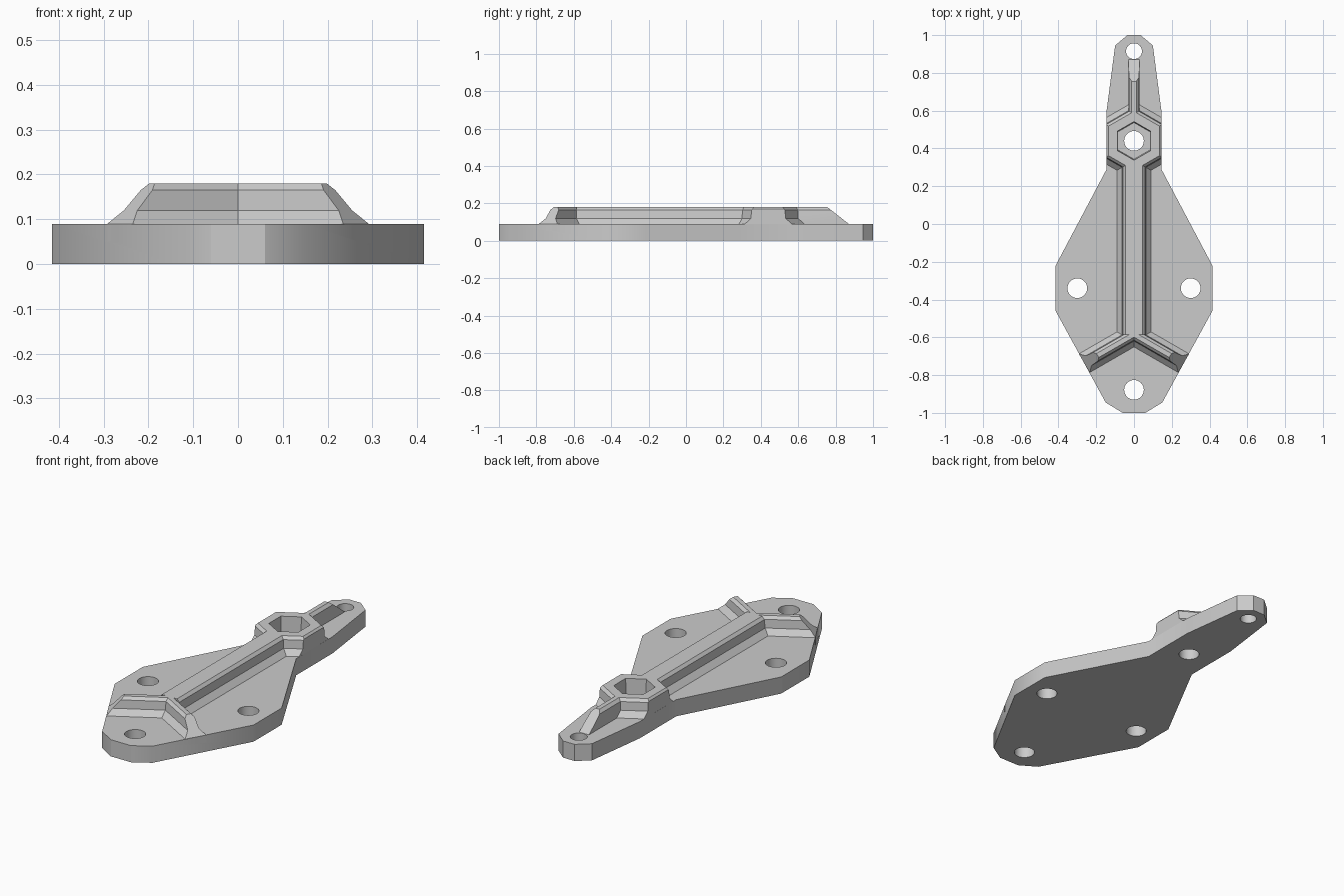
import bpy
import bmesh
import math

if "Cube" in bpy.data.objects:
    bpy.data.objects.remove(bpy.data.objects["Cube"])

COS, SIN = math.cos(math.pi / 6), 0.5
PLATE = 0.09          # plate thickness
HUB_Y = 0.44          # hub centre
FORK_Y = -0.585       # where the fork meets the spine

# Flared rib section: (height, outward offset from the top edge)
SECTION = [(0.05, 0.045), (PLATE, 0.045), (0.12, 0.018), (0.165, 0.014), (0.18, 0)]

grey = bpy.data.materials.new("light grey")
grey.use_nodes = True
grey.diffuse_color = (0.6, 0.6, 0.6, 1)
grey.node_tree.nodes["Principled BSDF"].inputs["Base Color"].default_value = (0.6, 0.6, 0.6, 1)


def stack(name, rings, clip_x=None):
    """Solid made of closed rings of points, bottom to top."""
    bm = bmesh.new()
    loops = [[bm.verts.new(p) for p in ring] for ring in rings]
    for low, high in zip(loops, loops[1:]):
        for i in range(len(low)):
            j = (i + 1) % len(low)
            bm.faces.new((low[i], low[j], high[j], high[i]))
    bm.faces.new(loops[0][::-1])
    bm.faces.new(loops[-1])
    if clip_x:
        for side in (1, -1):
            geom = bm.verts[:] + bm.edges[:] + bm.faces[:]
            cut = bmesh.ops.bisect_plane(bm, geom=geom, plane_co=(side * clip_x, 0, 0),
                                         plane_no=(side, 0, 0), clear_outer=True)
            edges = [e for e in cut["geom_cut"] if isinstance(e, bmesh.types.BMEdge)]
            bmesh.ops.holes_fill(bm, edges=edges)
    bmesh.ops.recalc_face_normals(bm, faces=bm.faces[:])
    mesh = bpy.data.meshes.new(name)
    bm.to_mesh(mesh)
    bm.free()
    mesh.materials.append(grey)
    obj = bpy.data.objects.new(name, mesh)
    bpy.context.collection.objects.link(obj)
    return obj


def polygon(sides, radius, x, y, z):
    """Regular polygon with a corner pointing along y."""
    angles = [math.pi / 2 + math.tau * i / sides for i in range(sides)]
    return [(x + radius * math.cos(a), y + radius * math.sin(a), z) for a in angles]


def box_ring(half, y0, y1, z):
    return [(-half, y0, z), (half, y0, z), (half, y1, z), (-half, y1, z)]


def fork_ring(z, offset):
    """V outline whose ends lean inward above the plate."""
    w = 0.012 + offset
    reach = 0.304 - 0.91 * max(0, z - PLATE)
    x, y = reach * COS, FORK_Y - reach * SIN
    back, front = (x + w * SIN, y + w * COS), (x - w * SIN, y - w * COS)
    return [(0, FORK_Y + w / COS, z), (-back[0], back[1], z), (-front[0], front[1], z),
            (0, FORK_Y - w / COS, z), (*front, z), (*back, z)]


def combine(target, tool, operation):
    mod = target.modifiers.new(operation.lower(), "BOOLEAN")
    mod.operation = operation
    mod.solver = "EXACT"
    mod.object = tool
    bpy.context.view_layer.objects.active = target
    bpy.ops.object.modifier_apply(modifier=mod.name)
    bpy.data.objects.remove(tool)


# Base plate
half = [(0.06, -1), (0.15, -0.945), (0.415, -0.46), (0.415, -0.22),
        (0.145, 0.29), (0.145, 0.6), (0.1, 0.945), (0.035, 1)]
outline = half + [(-x, y) for x, y in reversed(half)]
plate = stack("ribbed_mounting_plate", [[(x, y, z) for x, y in outline] for z in (0, PLATE)])

# Raised ribs and hub
spine = stack("spine_rib", [box_ring(0.045 + o, FORK_Y, HUB_Y, z) for z, o in SECTION])
fork = stack("fork_rib", [fork_ring(z, o) for z, o in SECTION])
hub = stack("hex_hub", [polygon(6, (0.135 + o) / COS, 0, HUB_Y, z) for z, o in SECTION],
            clip_x=0.1447)
neck = stack("neck_rib", [box_ring(0.012 + min(o, 0.017), HUB_Y,
                                   0.87 - 1.27 * max(0, z - PLATE), z) for z, o in SECTION])
for part in (spine, fork, hub, neck):
    combine(plate, part, "UNION")

# Hexagonal pocket
pocket = stack("hex_pocket", [polygon(6, r, 0, HUB_Y, z) for z, r in ((PLATE, 0.097), (0.2, 0.103))])
combine(plate, pocket, "DIFFERENCE")

# Bolt holes
for x, y, r in ((0, 0.915, 0.042), (0, HUB_Y, 0.052), (0.3, -0.34, 0.052),
                (-0.3, -0.34, 0.052), (0, -0.878, 0.052)):
    hole = stack("bolt_hole", [polygon(32, r, x, y, z) for z in (-0.1, 0.3)])
    combine(plate, hole, "DIFFERENCE")

# Smooth hole walls, sharp edges elsewhere
bpy.ops.object.select_all(action="DESELECT")
plate.select_set(True)
bpy.context.view_layer.objects.active = plate
bpy.ops.object.shade_smooth_by_angle(angle=math.radians(30))
